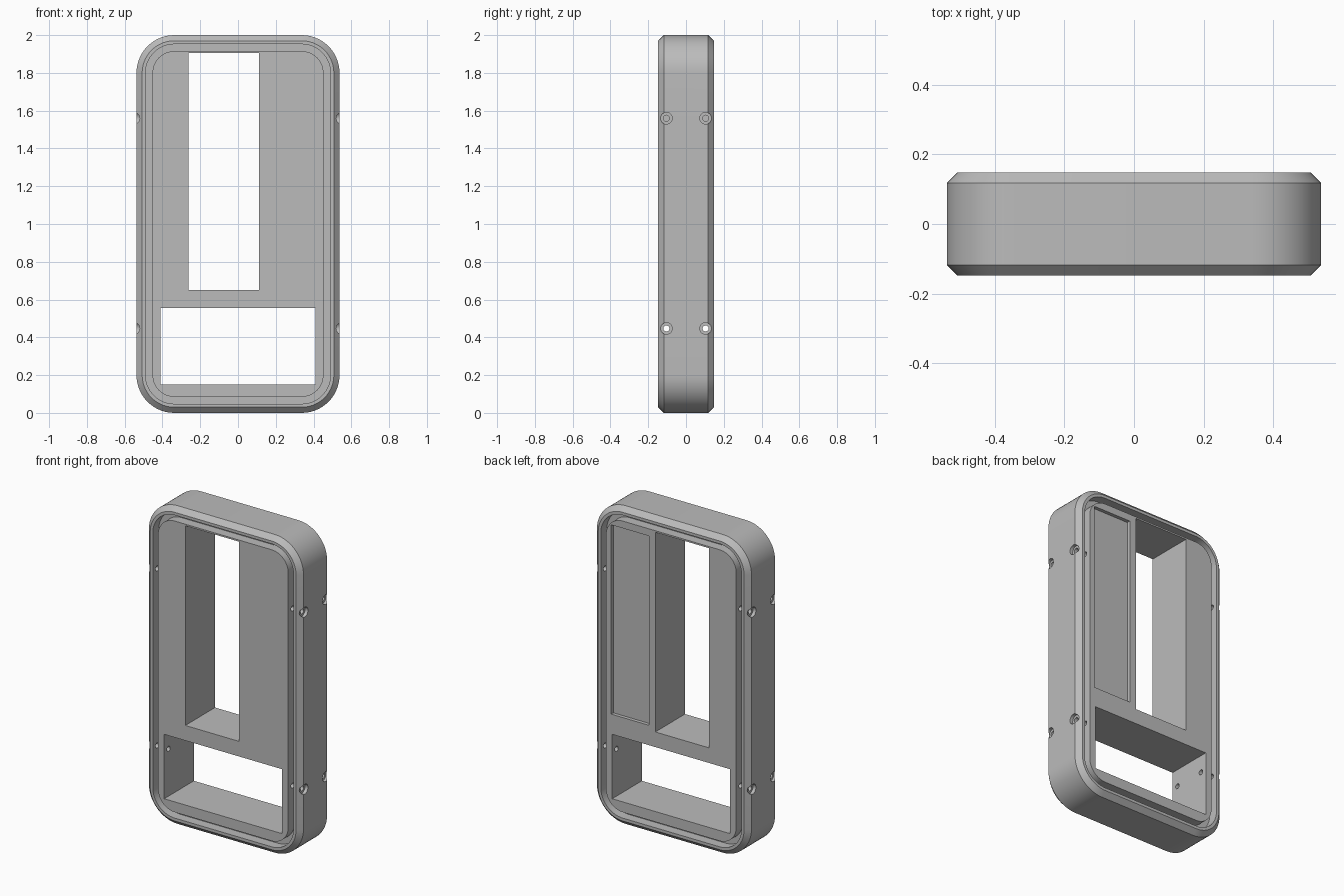
import bpy, bmesh, math
from mathutils import Matrix, Vector

if "Cube" in bpy.data.objects:
    bpy.data.objects.remove(bpy.data.objects["Cube"], do_unlink=True)

HALF_W, HALF_H, HALF_D, RADIUS = 0.5375, 1.0, 0.1475, 0.2
CHAMFER, GROOVE_OUT, GROOVE_IN, GROOVE_DEPTH = 0.03, 0.048, 0.085, 0.06

grey = bpy.data.materials.new("light grey")
grey.use_nodes = True
grey.diffuse_color = (0.5, 0.5, 0.5, 1)
grey.node_tree.nodes["Principled BSDF"].inputs["Base Color"].default_value = grey.diffuse_color


def make_object(name, bm):
    bmesh.ops.recalc_face_normals(bm, faces=bm.faces)
    mesh = bpy.data.meshes.new(name)
    bm.to_mesh(mesh)
    bm.free()
    mesh.materials.append(grey)
    obj = bpy.data.objects.new(name, mesh)
    bpy.context.collection.objects.link(obj)
    return obj


def rounded_loop(bm, inset, y, steps=14):
    r = RADIUS - inset
    cx, cz = HALF_W - RADIUS, HALF_H - RADIUS
    verts = []
    for q, (sx, sz) in enumerate([(1, 1), (-1, 1), (-1, -1), (1, -1)]):
        for i in range(steps + 1):
            a = math.pi / 2 * (q + i / steps)
            verts.append(bm.verts.new((sx * cx + r * math.cos(a), y, 1 + sz * cz + r * math.sin(a))))
    return verts


def box(bm, x0, x1, y0, y1, z0, z1):
    centre = Vector((x0 + x1, y0 + y1, z0 + z1)) / 2
    size = Matrix.Diagonal((x1 - x0, y1 - y0, z1 - z0, 1))
    bmesh.ops.create_cube(bm, size=1, matrix=Matrix.Translation(centre) @ size)


def drill(bm, radius, x0, x1, y, z):
    matrix = Matrix.Translation(((x0 + x1) / 2, y, z)) @ Matrix.Rotation(math.pi / 2, 4, "Y")
    bmesh.ops.create_cone(bm, cap_ends=True, segments=24, radius1=radius, radius2=radius,
                          depth=abs(x1 - x0), matrix=matrix)


# Body: rounded outlines lofted from the front platform, over groove and rim, to the back
half = [(GROOVE_IN, HALF_D), (GROOVE_IN, HALF_D - GROOVE_DEPTH),
        (GROOVE_OUT, HALF_D - GROOVE_DEPTH), (GROOVE_OUT, HALF_D),
        (CHAMFER, HALF_D), (0, HALF_D - CHAMFER)]
profile = [(i, -d) for i, d in half] + half[::-1]
bm = bmesh.new()
loops = [rounded_loop(bm, inset, y) for inset, y in profile]
for a, b in zip(loops, loops[1:]):
    for i in range(len(a)):
        j = (i + 1) % len(a)
        bm.faces.new((a[i], a[j], b[j], b[i]))
bm.faces.new(loops[0])
bm.faces.new(loops[-1])
body = make_object("case_body", bm)

# Cutters: windows and back recess, screw holes, counterbores
windows = bmesh.new()
box(windows, -0.263, 0.11, -1, 1, 0.65, 1.905)
box(windows, -0.41, 0.41, -1, 1, 0.15, 0.555)
box(windows, 0.155, 0.418, HALF_D - 0.022, 1, 0.68, 1.87)
holes, bores = bmesh.new(), bmesh.new()
for side in (-1, 1):
    for y in (-0.104, 0.104):
        for z in (0.447, 1.56):
            drill(holes, 0.016, side * 0.39, side * 0.6, y, z)
            drill(bores, 0.031, side * (HALF_W - 0.02), side * 0.6, y, z)

cutters = [make_object(n, b) for n, b in
           (("window_cutter", windows), ("hole_cutter", holes), ("counterbore_cutter", bores))]
bpy.context.view_layer.objects.active = body
for cutter in cutters:
    mod = body.modifiers.new(cutter.name, "BOOLEAN")
    mod.operation, mod.solver, mod.object = "DIFFERENCE", "EXACT", cutter
    bpy.ops.object.modifier_apply(modifier=mod.name)
    bpy.data.objects.remove(cutter, do_unlink=True)

# Smooth corners, crisp edges
bpy.ops.object.select_all(action="DESELECT")
body.select_set(True)
bpy.ops.object.shade_smooth_by_angle(angle=math.radians(25))
